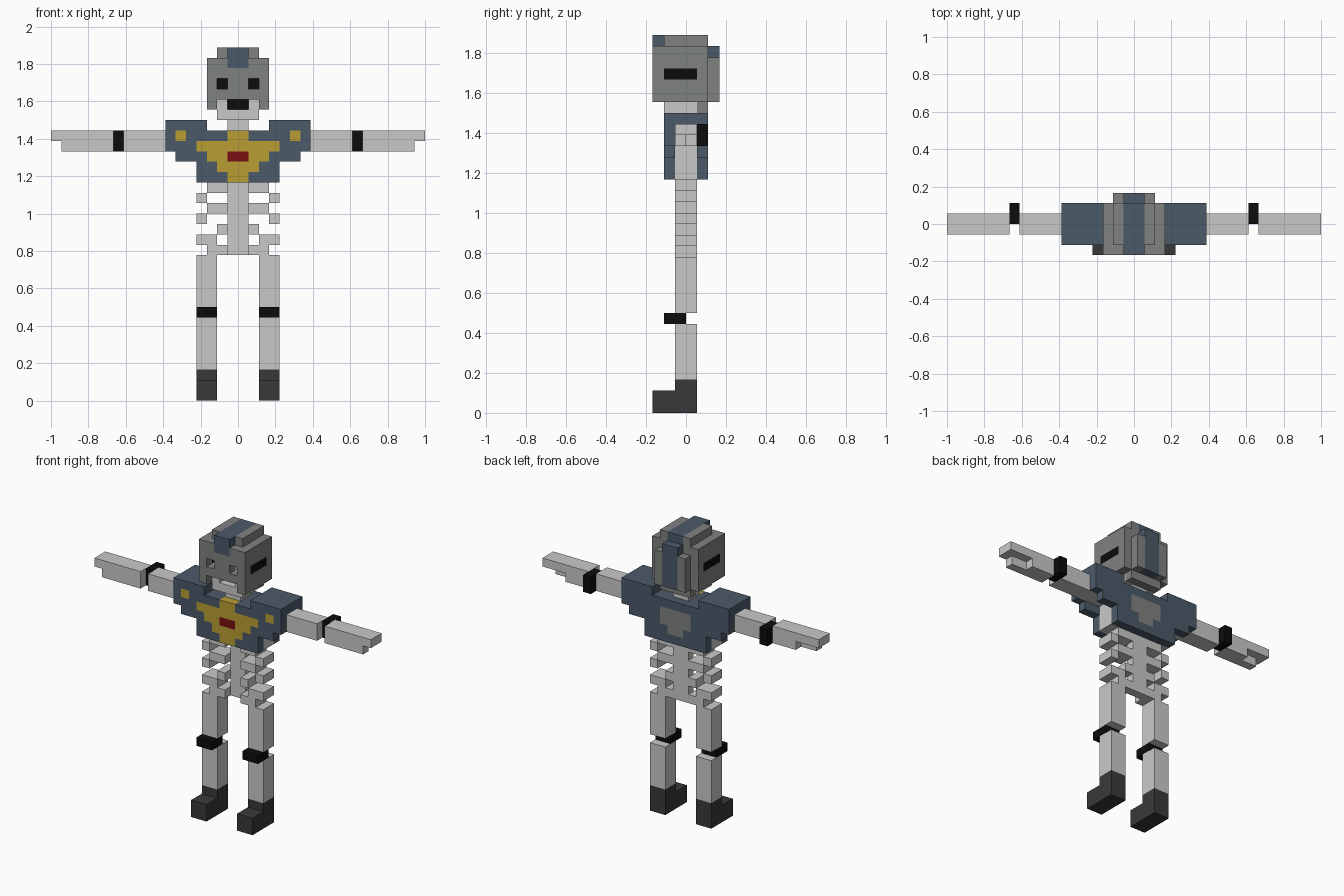
import bpy, bmesh, math
from mathutils import Vector

if "Cube" in bpy.data.objects:
    bpy.data.objects.remove(bpy.data.objects["Cube"])

U = 1 / 18  # size of one block


def material(name, rgb):
    m = bpy.data.materials.new(name)
    lin = [(c / 255 / 12.92) if c < 11 else ((c / 255 + 0.055) / 1.055) ** 2.4 for c in rgb]
    m.diffuse_color = (*lin, 1)
    m.use_nodes = True
    m.node_tree.nodes["Principled BSDF"].inputs["Base Color"].default_value = m.diffuse_color
    return m


MATS = {
    "bone": material("bone grey", (201, 201, 201)),
    "helmet": material("helmet grey", (128, 130, 128)),
    "blue": material("armour blue", (75, 90, 105)),
    "gold": material("gold", (186, 158, 52)),
    "red": material("dark red", (122, 14, 16)),
    "black": material("black", (12, 12, 12)),
    "boot": material("boot grey", (57, 57, 57)),
}
DIRS = [Vector(d) for d in ((1, 0, 0), (-1, 0, 0), (0, 1, 0), (0, -1, 0), (0, 0, 1), (0, 0, -1))]


def part(name, boxes, sides=(1,)):
    """Skin a union of block ranges (colour, x, y, z); later ranges repaint, None carves."""
    cells = {}
    for side in sides:
        for colour, (x0, x1), (y0, y1), (z0, z1) in boxes:
            if side < 0:
                x0, x1 = -x1, -x0
            for x in range(x0, x1):
                for y in range(y0, y1):
                    for z in range(z0, z1):
                        cells[x, y, z] = colour
    cells = {k: c for k, c in cells.items() if c}
    used = sorted(set(cells.values()))
    bm = bmesh.new()
    for pos, colour in cells.items():
        centre = Vector(pos) + Vector((0.5, 0.5, 0.5))
        for n in DIRS:
            if tuple(int(p + d) for p, d in zip(pos, n)) in cells:
                continue
            a = Vector((n.y, n.z, n.x))
            b = n.cross(a)
            quad = [centre + (n + a * i + b * j) * 0.5 for i, j in ((-1, -1), (1, -1), (1, 1), (-1, 1))]
            f = bm.faces.new([bm.verts.new(v * U) for v in quad])
            f.material_index = used.index(colour)
    bmesh.ops.remove_doubles(bm, verts=bm.verts, dist=0.001)
    bmesh.ops.dissolve_limit(bm, angle_limit=math.radians(1), verts=bm.verts, edges=bm.edges,
                             delimit={'MATERIAL'})
    mesh = bpy.data.meshes.new(name)
    bm.to_mesh(mesh)
    bm.free()
    for c in used:
        mesh.materials.append(MATS[c])
    ob = bpy.data.objects.new(name, mesh)
    bpy.context.collection.objects.link(ob)


BOTH = (1, -1)
D = (-1, 1)  # limb depth

# Legs, knees, boots, arms, elbows
for side, label in ((1, "left"), (-1, "right")):
    s = (side,)
    part(label + "_leg", [("bone", (2, 4), D, (3, 14)), (None, (2, 4), D, (8, 9))], s)
    part(label + "_knee_pad", [("black", (2, 4), (-2, 0), (8, 9))], s)
    part(label + "_boot", [("boot", (2, 4), (-3, 1), (0, 2)), ("boot", (2, 4), D, (2, 3))], s)
    part(label + "_arm", [
        ("bone", (4, 18), D, (24, 26)),
        (None, (11, 12), D, (24, 26)),
        (None, (17, 18), D, (24, 25)),       # fingers overhang
        (None, (15, 17), (0, 1), (24, 25)),  # thumb stays at the front
    ], s)
    part(label + "_elbow_pad", [("black", (11, 12), (0, 2), (24, 26))], s)

# Spine and ribs
part("spine", [("bone", (-1, 1), (0, 1), (14, 21))])
ribs = [(20, 1, 3), (19, 3, 4), (18, 1, 3), (17, 3, 4), (16, 1, 2), (15, 2, 4), (14, 1, 3)]
part("ribs", [("bone", (x0, x1), D, (z, z + 1)) for z, x0, x1 in ribs], BOTH)

# Chest inside the armour, and neck
part("chest", [("bone", (-4, 4), D, (21, 25))])
part("neck", [("bone", (-1, 1), D, (26, 27))])

# Armour: front and back plates, collar, shoulder caps and emblem
armour = []
for y in ((-2, -1), (1, 2)):
    armour += [("blue", (0, 4), y, (21, 26)), ("blue", (4, 6), y, (23, 24)), ("blue", (4, 7), y, (24, 26))]
armour += [("blue", (0, 3), (-2, 2), (25, 26)), ("blue", (3, 7), (-2, 2), (26, 27))]
for z, w in ((21, 1), (22, 2), (23, 3), (24, 4), (25, 1)):
    armour.append(("gold", (0, w), (-2, -1), (z, z + 1)))
armour += [
    ("gold", (5, 6), (-2, -1), (25, 26)),
    ("red", (0, 1), (-2, -1), (23, 24)),
    ("helmet", (0, 2), (1, 2), (23, 25)),
    ("helmet", (0, 1), (1, 2), (22, 23)),
]
part("armour", armour, BOTH)

# Skull with sunken eyes and mouth
part("skull", [
    ("bone", (0, 2), (-2, 1), (27, 32)),
    (None, (1, 2), (-2, -1), (30, 31)),
    ("black", (1, 2), (-1, 0), (30, 31)),
    (None, (0, 1), (-2, -1), (28, 29)),
    ("black", (0, 1), (-1, 0), (28, 29)),
], BOTH)

# Helmet shell with crest, side slots, eye holes and mouth opening
part("helmet", [
    ("helmet", (0, 3), (-3, 2), (28, 33)),
    (None, (0, 2), (-2, 1), (28, 32)),
    ("helmet", (0, 2), (1, 2), (27, 28)),
    ("helmet", (0, 2), (-2, 2), (33, 34)),
    ("helmet", (0, 2), (2, 3), (28, 32)),
    ("blue", (0, 1), (-3, 2), (33, 34)),
    ("blue", (0, 1), (-3, -2), (32, 33)),
    ("blue", (0, 1), (2, 3), (28, 33)),
    ("black", (2, 3), (-2, 1), (30, 31)),
    (None, (1, 2), (-3, -2), (30, 31)),
    (None, (0, 2), (-3, -2), (28, 29)),
], BOTH)
